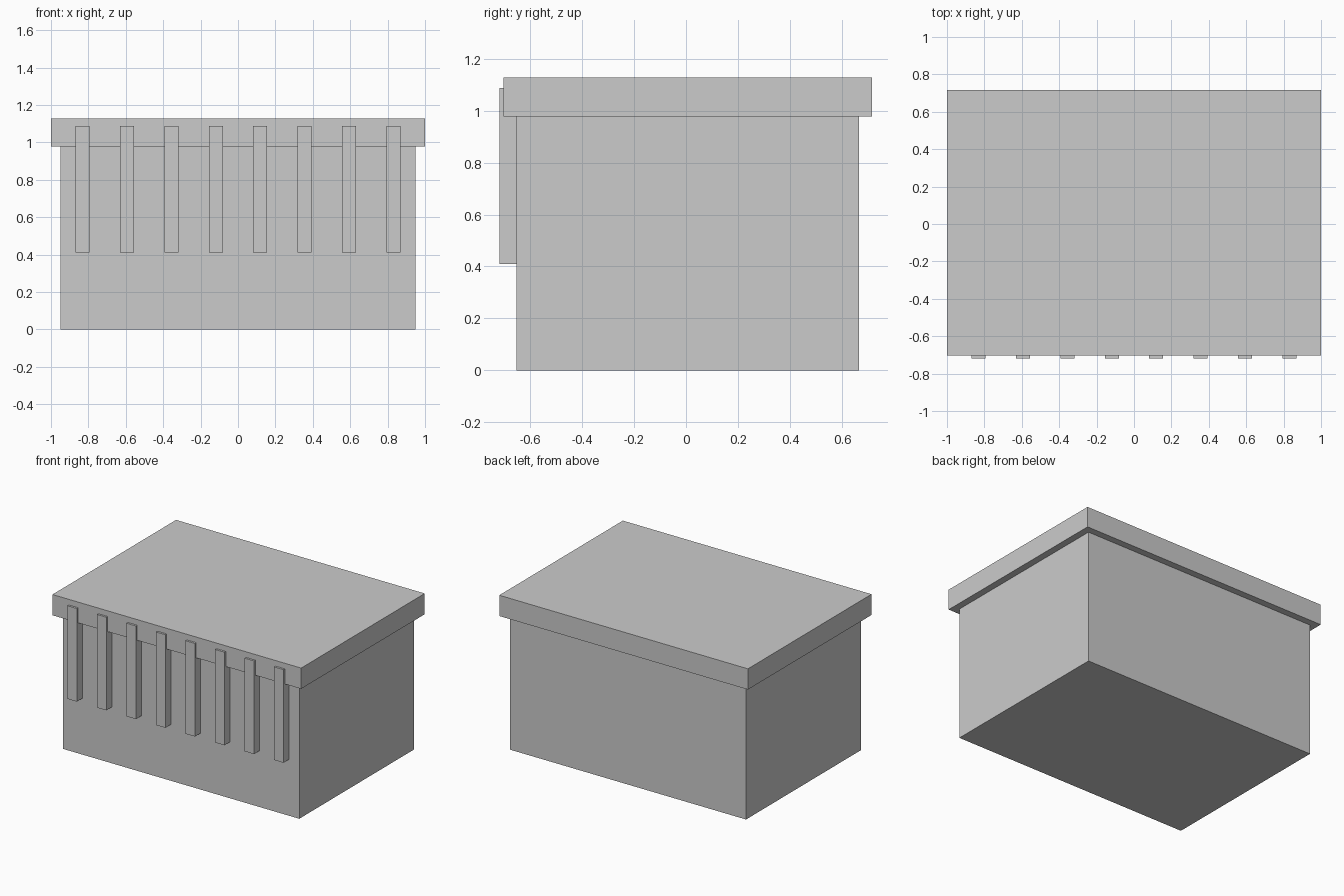
import bpy

if "Cube" in bpy.data.objects:
    bpy.data.objects.remove(bpy.data.objects["Cube"])


def box(name, x, y, z):
    """Axis-aligned box from (min, max) ranges."""
    ranges = (x, y, z)
    centre = [(a + b) / 2 for a, b in ranges]
    bpy.ops.mesh.primitive_cube_add(size=1, location=centre)
    obj = bpy.context.object
    obj.name = name
    obj.scale = [b - a for a, b in ranges]
    bpy.ops.object.transform_apply(location=False, rotation=False, scale=True)
    return obj


BODY_W, SLATS, SLAT_W = 1.9, 8, 0.075

# Main body and overhanging lid slab
box("body", (-BODY_W / 2, BODY_W / 2), (-0.653, 0.667), (0, 0.977))
box("lid", (-1, 1), (-0.703, 0.717), (0.977, 1.128))

# Evenly spaced vertical slats on the front, overlapping the lid edge
pitch = BODY_W / SLATS
for i in range(SLATS):
    cx = -BODY_W / 2 + (i + 0.5) * pitch
    box(f"front_slat_{i + 1}", (cx - SLAT_W / 2, cx + SLAT_W / 2),
        (-0.718, -0.648), (0.41, 1.087))
